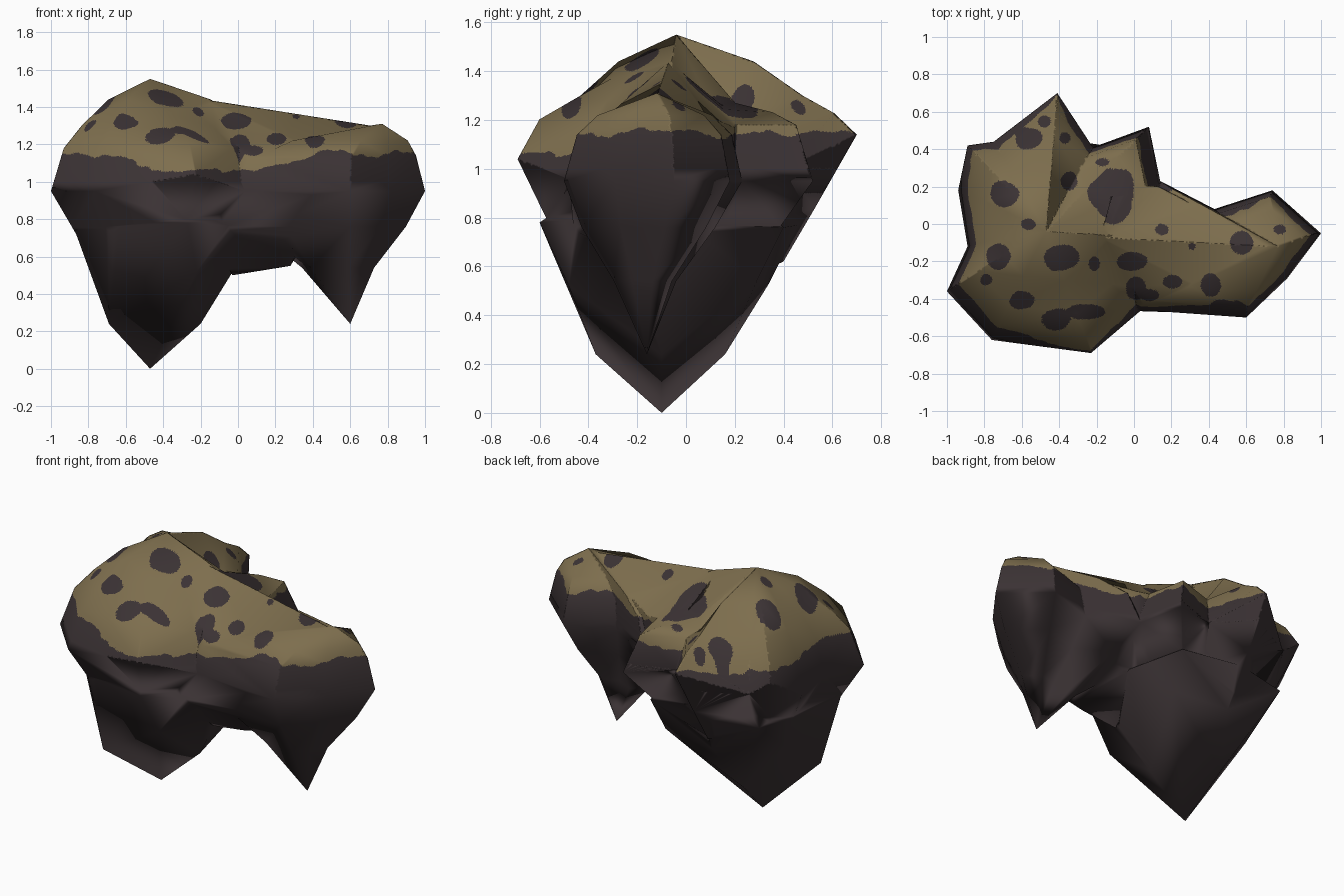
import bpy, bmesh, math
from mathutils import Vector, noise

if "Cube" in bpy.data.objects:
    bpy.data.objects.remove(bpy.data.objects["Cube"])


def material(name, col):
    m = bpy.data.materials.new(name)
    m.diffuse_color = (*col, 1)
    m.use_nodes = True
    m.node_tree.nodes["Principled BSDF"].inputs["Base Color"].default_value = m.diffuse_color
    return m


stone = material("dark stone", (0.043, 0.032, 0.034))
moss = material("olive moss", (0.205, 0.155, 0.075))


def make_object(name, bm):
    bmesh.ops.triangulate(bm, faces=[f for f in bm.faces if len(f.verts) > 3])
    bmesh.ops.recalc_face_normals(bm, faces=bm.faces)
    me = bpy.data.meshes.new(name)
    bm.to_mesh(me)
    bm.free()
    ob = bpy.data.objects.new(name, me)
    bpy.context.collection.objects.link(ob)
    return ob


def boulder(name, outline, mid, levels, low, high):
    """Outline (x, y, lift, slump) scaled about a drifting centre, closed by two tips."""
    bm = bmesh.new()
    rings = []
    for z, s, lift, slump, cx, cy in levels:
        rings.append([bm.verts.new((cx + (x - mid[0]) * s, cy + (y - mid[1]) * s,
                                    z + dz * lift - sl * slump)) for x, y, dz, sl in outline])
    n = len(outline)
    for a, b in zip(rings, rings[1:]):
        for i in range(n):
            j = (i + 1) % n
            bm.faces.new((a[i], a[j], b[j], b[i]))
    for tip, ring in ((low, rings[0]), (high, rings[-1])):
        v = bm.verts.new(tip)
        for i in range(n):
            bm.faces.new((ring[i], ring[(i + 1) % n], v))
    return make_object(name, bm)


def hull(name, points):
    """Faceted rock stretched over a few points."""
    bm = bmesh.new()
    for p in points:
        bm.verts.new(p)
    bmesh.ops.convex_hull(bm, input=bm.verts)
    bmesh.ops.delete(bm, geom=[v for v in bm.verts if not v.link_faces], context='VERTS')
    return make_object(name, bm)


# large boulder with notched back
main = boulder(
    "mossy_rock",
    [(-1, -.36, 0, 0), (-.89, -.12, 0, 0), (-.94, .18, 0, 0), (-.89, .42, .15, 0),
     (-.75, .44, .05, 0), (-.41, .7, .19, 0), (-.22, .41, .05, .17), (.08, .52, 0, .17),
     (.14, .23, 0, .14), (.3, -.1, 0, 0), (.04, -.46, 0, .05), (-.23, -.69, .09, .07),
     (-.76, -.62, 0, 0)],
    (-.47, -.08),
    [(.62, .64, 0, 0, -.47, -.1), (.76, .79, .4, 0, -.47, -.09), (.95, 1, 1, 0, -.47, -.08),
     (1.18, .87, .25, 0, -.47, -.07), (1.3, .69, 0, .4, -.47, -.06), (1.44, .42, 0, 1, -.47, -.05)],
    (-.47, -.1, .4), (-.47, -.04, 1.55))

# tapering underside of the large boulder
lower = hull("underside", [
    (-.47, -.1, 0), (-.69, -.37, .24), (-.2, -.1, .24), (-.52, .16, .24),
    (-.76, -.35, .54), (-.22, -.48, .52), (-.04, -.18, .5), (-.06, .29, .54), (-.42, .34, .53),
    (-.76, .09, .54), (-.88, -.31, .76), (-.85, .14, .76), (-.78, .38, .77), (-.42, .46, .77),
    (-.03, .4, .76), (.08, .05, .74), (.03, -.4, .76), (-.27, -.6, .78), (-.7, -.51, .76),
    (-.45, -.06, 1.15)])

# small boulder on the right
side = boulder(
    "side_rock",
    [(x, y, 0, 0) for x, y in ((1, -.05), (.74, .18), (.43, .08), (.14, .23), (-.1, 0),
                               (.04, -.46), (.6, -.5), (.82, -.29))],
    (.55, -.17),
    [(.54, .35, 0, 0, .57, -.18), (.76, .75, 0, 0, .56, -.18), (.95, 1, 0, 0, .55, -.17),
     (1.14, .87, 0, 0, .56, -.16), (1.22, .64, 0, 0, .62, -.15)],
    (.6, -.16, .24), (.77, -.12, 1.31))

# saddle joining both boulders
saddle = hull("saddle", [
    (-.18, -.07, 1.44), (.47, -.05, 1.27), (.74, -.12, 1.295), (.05, -.43, 1.12),
    (.52, -.42, 1.13), (.13, .2, 1.17), (.43, .05, 1.17), (-.1, .22, 1.2),
    (.13, .2, .95), (.4, .05, .9), (0, -.46, .95), (.45, -.48, .95),
    (-.15, -.46, .75), (.1, -.36, .68), (.35, -.36, .7), (-.03, -.2, .5), (.2, -.22, .54),
    (.28, -.2, .55), (0, .1, .8)])

# fuse the parts and shade
bpy.context.view_layer.objects.active = main
main.select_set(True)
for part in (lower, side, saddle):
    mod = main.modifiers.new("union", 'BOOLEAN')
    mod.operation = 'UNION'
    mod.solver = 'EXACT'
    mod.object = part
    bpy.ops.object.modifier_apply(modifier=mod.name)
    bpy.data.objects.remove(part)
bm = bmesh.new()
bm.from_mesh(main.data)
bmesh.ops.remove_doubles(bm, verts=bm.verts, dist=.012)
bmesh.ops.triangulate(bm, faces=bm.faces)
bm.to_mesh(main.data)
bm.free()
main.data.materials.clear()
main.data.materials.append(stone)
main.data.materials.append(moss)
bpy.ops.object.shade_smooth_by_angle(angle=math.radians(42))

# coarse copy keeps the broad shading for the finely cut surface
guide = main.copy()
guide.data = main.data.copy()
guide.name = "shading_guide"
guide.hide_render = True
bpy.context.collection.objects.link(guide)

# fine cuts over the upper half so that the painted edges are crisp
bm = bmesh.new()
bm.from_mesh(main.data)
bmesh.ops.bisect_plane(bm, geom=bm.verts[:] + bm.edges[:] + bm.faces[:],
                       plane_co=(0, 0, 1), plane_no=(0, 0, 1))
bmesh.ops.triangulate(bm, faces=bm.faces)
for _ in range(9):
    long_edges = [e for e in bm.edges if e.calc_length() > .015
                  and min(v.co.z for v in e.verts) > .999]
    if not long_edges or len(bm.faces) > 100000:
        break
    bmesh.ops.subdivide_edges(bm, edges=long_edges, cuts=1)
    bmesh.ops.triangulate(bm, faces=[f for f in bm.faces if len(f.verts) > 3])

# bare stone spots: x, y, radius x, radius y
SPOTS = [(-.69, .16, .07, .07), (-.57, .46, .07, .06), (-.48, .55, .035, .03),
         (-.37, .46, .03, .03), (-.12, .16, .13, .14), (-.35, .23, .05, .05),
         (-.57, 0, .04, .03), (-.39, -.18, .1, .07), (-.73, -.17, .065, .065),
         (-.79, -.3, .03, .03), (-.6, -.41, .07, .05), (-.42, -.51, .08, .06),
         (-.25, -.47, .1, .04), (-.21, -.21, .035, .04), (-.01, -.2, .08, .05),
         (.01, -.35, .055, .06), (.08, -.38, .05, .03), (.21, -.31, .05, .035),
         (.41, -.32, .055, .065), (.57, -.1, .06, .06), (.15, -.03, .035, .03),
         (.31, -.12, .02, .02), (.78, -.03, .03, .025), (-.17, .33, .035, .02)]


def in_spot(c):
    w = .25 * noise.noise(c * 9)
    return any(math.hypot((c.x - x) / rx, (c.y - y) / ry) < 1 + w for x, y, rx, ry in SPOTS)


# moss grows above a ragged height line, lower along the middle of the front
for f in bm.faces:
    c = f.calc_center_median()
    line = 1.145 + .04 * noise.noise(c * 5) + .02 * noise.noise(c * 17)
    if c.y < -.2:
        line -= .085 * math.exp(-((c.x + .17) / .42) ** 4)
    f.material_index = int(c.z > line and not in_spot(c))
    f.smooth = True
bm.to_mesh(main.data)
bm.free()

mod = main.modifiers.new("shading", 'DATA_TRANSFER')
mod.object = guide
mod.use_loop_data = True
mod.data_types_loops = {'CUSTOM_NORMAL'}
mod.loop_mapping = 'POLYINTERP_NEAREST'
bpy.ops.object.modifier_apply(modifier=mod.name)
bpy.data.objects.remove(guide)
